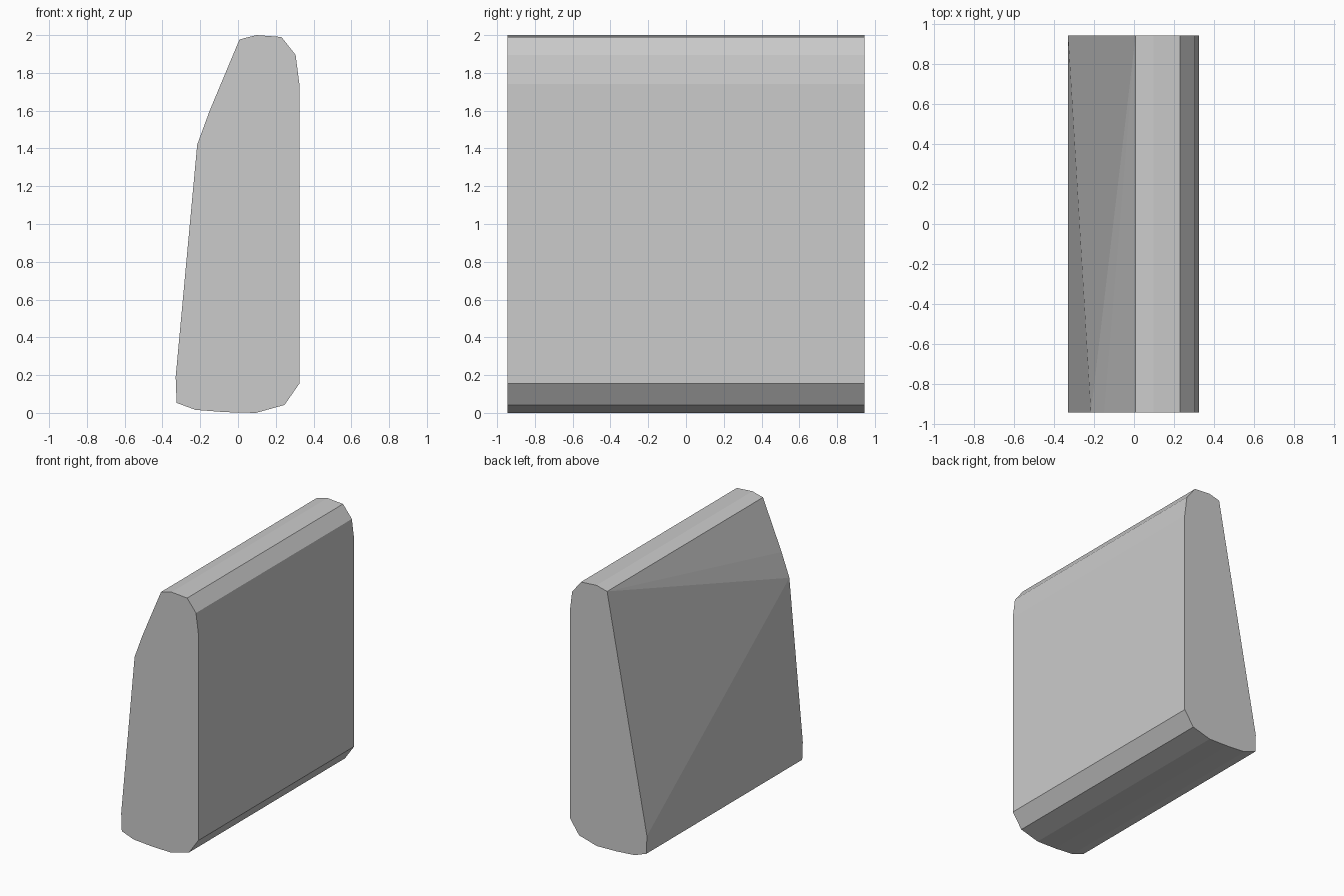
import bpy
import bmesh

cube = bpy.data.objects.get("Cube")
if cube:
    bpy.data.objects.remove(cube, do_unlink=True)

HALF_DEPTH = 0.945

# Rounded slab outline in x, z, shared by both ends
outline = [(-0.33, 0.19), (-0.325, 0.053), (-0.225, 0.016), (-0.07, 0.004),
           (0.095, 0.0), (0.246, 0.042), (0.325, 0.155), (0.325, 1.74),
           (0.305, 1.895), (0.23, 1.99), (0.098, 2.0), (0.008, 1.977)]
# Shoulder that bulges out at the front end only
shoulder = [(-0.15, 1.6), (-0.216, 1.42)]

# Skin the two ends together as one convex, faceted block
bm = bmesh.new()
for y, points in ((-HALF_DEPTH, outline + shoulder), (HALF_DEPTH, outline)):
    for x, z in points:
        bm.verts.new((x, y, z))
bmesh.ops.convex_hull(bm, input=bm.verts)
bmesh.ops.dissolve_limit(bm, angle_limit=0.005, verts=bm.verts, edges=bm.edges)
bmesh.ops.recalc_face_normals(bm, faces=bm.faces)

mesh = bpy.data.meshes.new("slab")
bm.to_mesh(mesh)
bm.free()
slab = bpy.data.objects.new("slab", mesh)
bpy.context.collection.objects.link(slab)

# Plain light grey
grey = bpy.data.materials.new("light grey")
grey.use_nodes = True
color = (0.6, 0.6, 0.6, 1)
grey.diffuse_color = color
grey.node_tree.nodes["Principled BSDF"].inputs["Base Color"].default_value = color
mesh.materials.append(grey)
